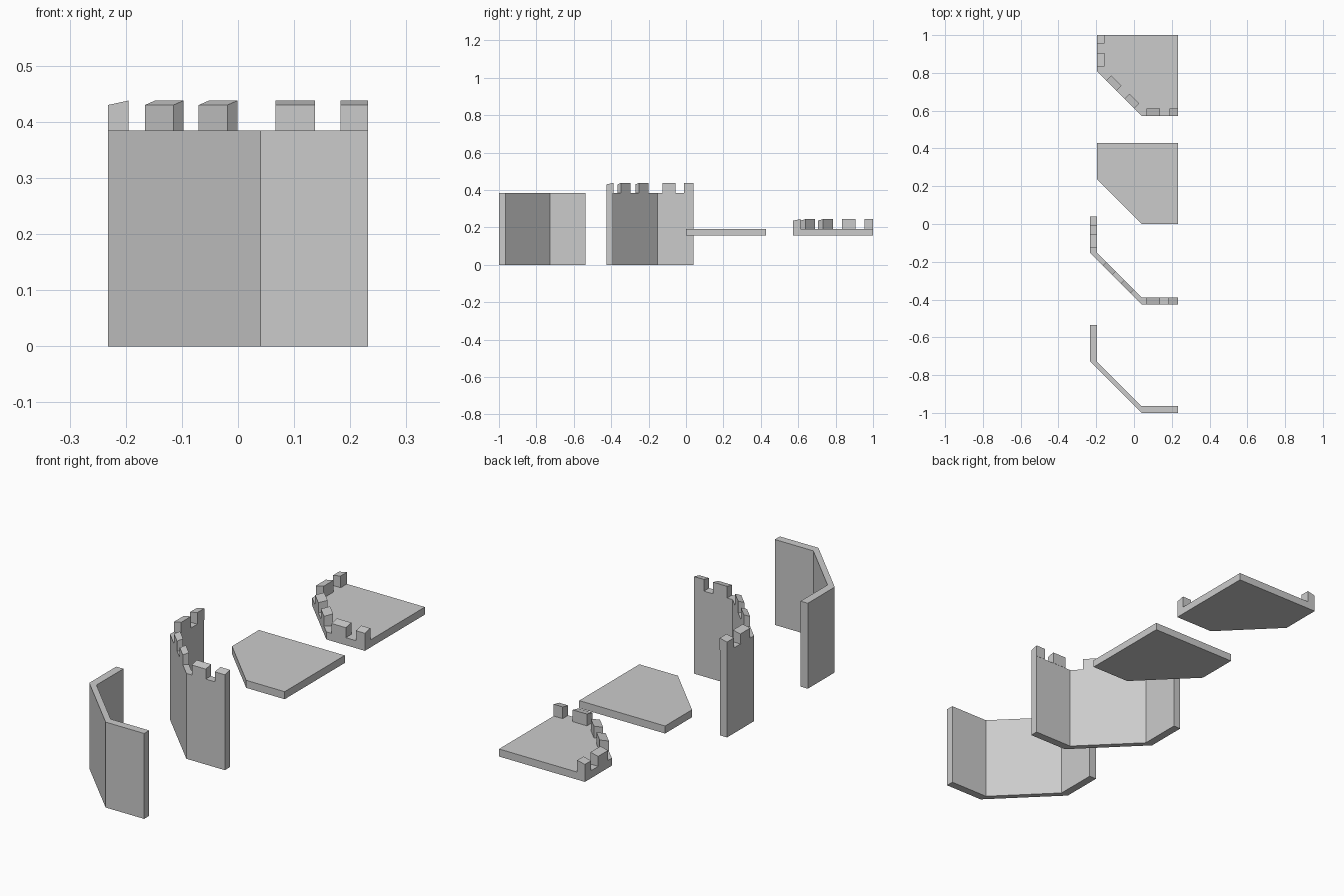
import bpy, bmesh
from mathutils import Vector

if "Cube" in bpy.data.objects:
    bpy.data.objects.remove(bpy.data.objects["Cube"])

R, C, T = 0.232, 0.04, 0.036      # right edge, corner x, wall thickness
WALL_L, FLOOR_L = -0.232, -0.196  # left edges of wall and floor outlines


def prism(name, pts, z0, tops):
    """Upright prism from a plan outline; tops gives a height per corner."""
    bm = bmesh.new()
    n = len(pts)
    lo = [bm.verts.new((p[0], p[1], z0)) for p in pts]
    hi = [bm.verts.new((p[0], p[1], t)) for p, t in zip(pts, tops)]
    bm.faces.new(lo[::-1])
    bm.faces.new(hi)
    for i in range(n):
        j = (i + 1) % n
        bm.faces.new((lo[i], lo[j], hi[j], hi[i]))
    bmesh.ops.recalc_face_normals(bm, faces=bm.faces)
    me = bpy.data.meshes.new(name)
    bm.to_mesh(me)
    bm.free()
    ob = bpy.data.objects.new(name, me)
    bpy.context.collection.objects.link(ob)
    return ob


def outline(left, y0):
    """Angled edge line: right end, two corners, back end."""
    return [(R, y0), (C, y0), (left, y0 + C - left), (left, y0 + R - left)]


def wall(name, y0):
    pts = outline(WALL_L, y0) + outline(FLOOR_L, y0 + T)[::-1]
    prism(name, pts, 0, [0.385] * len(pts))


def floor(name, y0):
    pts = outline(FLOOR_L, y0)
    pts.append((R, pts[-1][1]))
    prism(name, pts, 0.157, [0.191] * len(pts))


def merlon(name, a, b, inward, z):
    """Block with a top rising from the outer edge a-b towards the inside."""
    a, b, d = Vector(a), Vector(b), Vector(inward)
    prism(name, [a, b, b + d, a + d], z, [z + .045, z + .045, z + .053, z + .053])


def battlement(name, left, y0, z, depth, diag_off, straight, diagonal):
    for i, (s, e) in enumerate(straight):
        merlon(f"{name}_front_merlon_{i}", (s, y0), (e, y0), (0, depth), z)
        merlon(f"{name}_side_merlon_{i}", (left, y0 + s - left),
               (left, y0 + e - left), (depth, 0), z)
    for i, (s, e) in enumerate(diagonal):
        merlon(f"{name}_corner_merlon_{i}", (s, y0 + C - s), (e, y0 + C - e),
               (diag_off, diag_off), z)


# plain wall
wall("plain_wall", -1.0)

# wall with battlements
wall("battlement_wall", -0.425)
battlement("wall", WALL_L, -0.425, 0.385, 0.037, 0.018,
           [(0.067, 0.137), (0.183, R)], [(-0.166, -0.115), (-0.07, -0.019)])

# plain floor slab
floor("plain_floor", 0.001)

# roof slab with battlements
floor("roof_floor", 0.572)
battlement("roof", FLOOR_L, 0.572, 0.191, 0.039, 0.027,
           [(0.066, 0.137), (0.187, R)], [(-0.147, -0.093), (-0.051, 0.001)])
